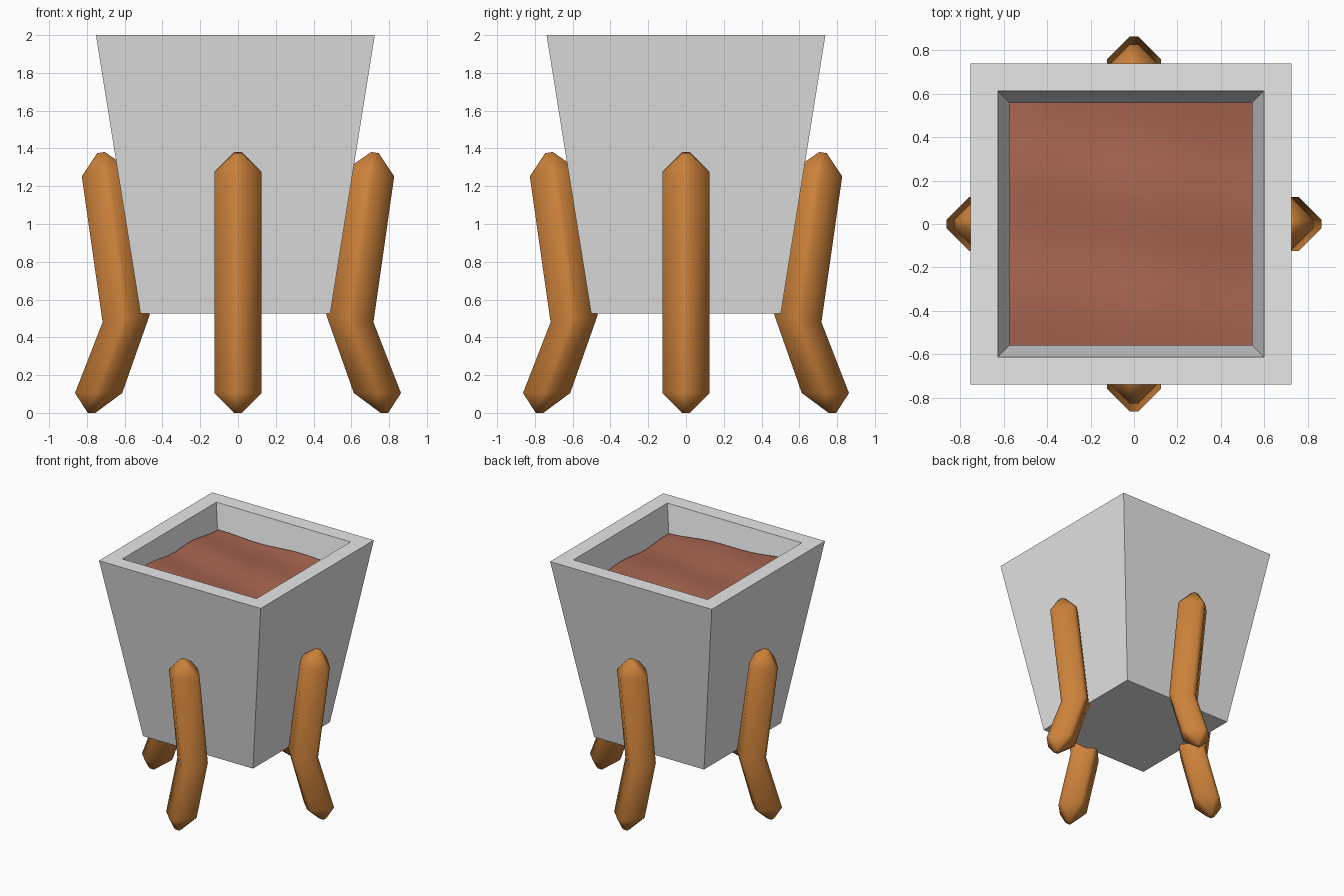
import bpy
import bmesh
from math import sin, pi
from mathutils import Matrix, Vector

cube = bpy.data.objects.get("Cube")
if cube:
    bpy.data.objects.remove(cube)


def make_material(name, rgb):
    mat = bpy.data.materials.new(name)
    mat.use_nodes = True
    mat.diffuse_color = (*rgb, 1)
    bsdf = mat.node_tree.nodes["Principled BSDF"]
    bsdf.inputs["Base Color"].default_value = (*rgb, 1)
    bsdf.inputs["Roughness"].default_value = 0.6
    return mat


def add_object(name, bm, mat, smooth=False):
    bmesh.ops.recalc_face_normals(bm, faces=bm.faces)
    for face in bm.faces:
        face.smooth = smooth
    mesh = bpy.data.meshes.new(name)
    bm.to_mesh(mesh)
    bm.free()
    mesh.materials.append(mat)
    obj = bpy.data.objects.new(name, mesh)
    bpy.context.collection.objects.link(obj)
    return obj


stone = make_material("grey stone", (0.8, 0.8, 0.8))
wood = make_material("warm wood", (0.6, 0.22, 0.042))
earth = make_material("red brown soil", (0.39, 0.13, 0.08))

POT_X = -0.014
TOP, BOTTOM = 2.0, 0.525

# Tapered square pot with a thick rim and a hollow
bm = bmesh.new()
bmesh.ops.create_cube(bm, size=2)
for v in bm.verts:
    half, z = (0.738, TOP) if v.co.z > 0 else (0.502, BOTTOM)
    v.co = (POT_X + v.co.x * half, v.co.y * half, z)
rim = max(bm.faces, key=lambda f: f.calc_center_median().z)
bmesh.ops.inset_region(bm, faces=[rim], thickness=0.177)
floor = bmesh.ops.extrude_face_region(bm, geom=[rim])["geom"]
bmesh.ops.delete(bm, geom=[rim], context="FACES_ONLY")
for v in [g for g in floor if isinstance(g, bmesh.types.BMVert)]:
    v.co.x = POT_X + (v.co.x - POT_X) * 0.82
    v.co.y *= 0.82
    v.co.z -= 0.6
add_object("pot", bm, stone)

# Uneven soil surface, its border buried in the pot walls
bm = bmesh.new()
bmesh.ops.create_grid(bm, x_segments=12, y_segments=12, size=0.56)
for v in bm.verts:
    a, b = v.co.x / 0.56, v.co.y / 0.56
    slope = 1.815 - 0.025 * a - 0.01 * b + 0.02 * a * b
    v.co.z = slope + 0.012 * sin(2 * pi * b + a) + 0.008 * sin(5 * a)
    v.co.x += POT_X
add_object("soil", bm, earth, smooth=True)

# Bent leg: chamfered square section lofted along outward distance, height, tilt
R, F = 0.125, 0.02
STATIONS = [(0.775, 0, 0), (0.738, 0.105, 0), (0.592, 0.5, 0.16),
            (0.702, 1.272, 0.16), (0.725, 1.378, 0.16)]
SECTION = [(R, -F), (R, F), (F, R), (-F, R), (-R, F), (-R, -F), (-F, -R), (F, -R)]


def leg(name, angle):
    bm = bmesh.new()
    rings = []
    for i, (out, z, tilt) in enumerate(STATIONS):
        is_cap = i in (0, len(STATIONS) - 1)
        ring = []
        for u, w in SECTION:
            if is_cap:
                u, w = max(-F, min(F, u)), max(-F, min(F, w))
            ring.append(bm.verts.new(Vector((out + u, w, z - u * tilt))))
        rings.append(ring)
    for low, high in zip(rings, rings[1:]):
        for k in range(len(SECTION)):
            n = (k + 1) % len(SECTION)
            bm.faces.new((low[k], low[n], high[n], high[k]))
    bm.faces.new(rings[0])
    bm.faces.new(rings[-1])
    bmesh.ops.remove_doubles(bm, verts=bm.verts, dist=0.0005)
    bmesh.ops.rotate(bm, verts=bm.verts, cent=(0, 0, 0),
                     matrix=Matrix.Rotation(angle, 3, "Z"))
    add_object(name, bm, wood, smooth=True)


for index, side in enumerate(("left", "back", "right", "front")):
    leg(side + "_leg", index * pi / 2)
